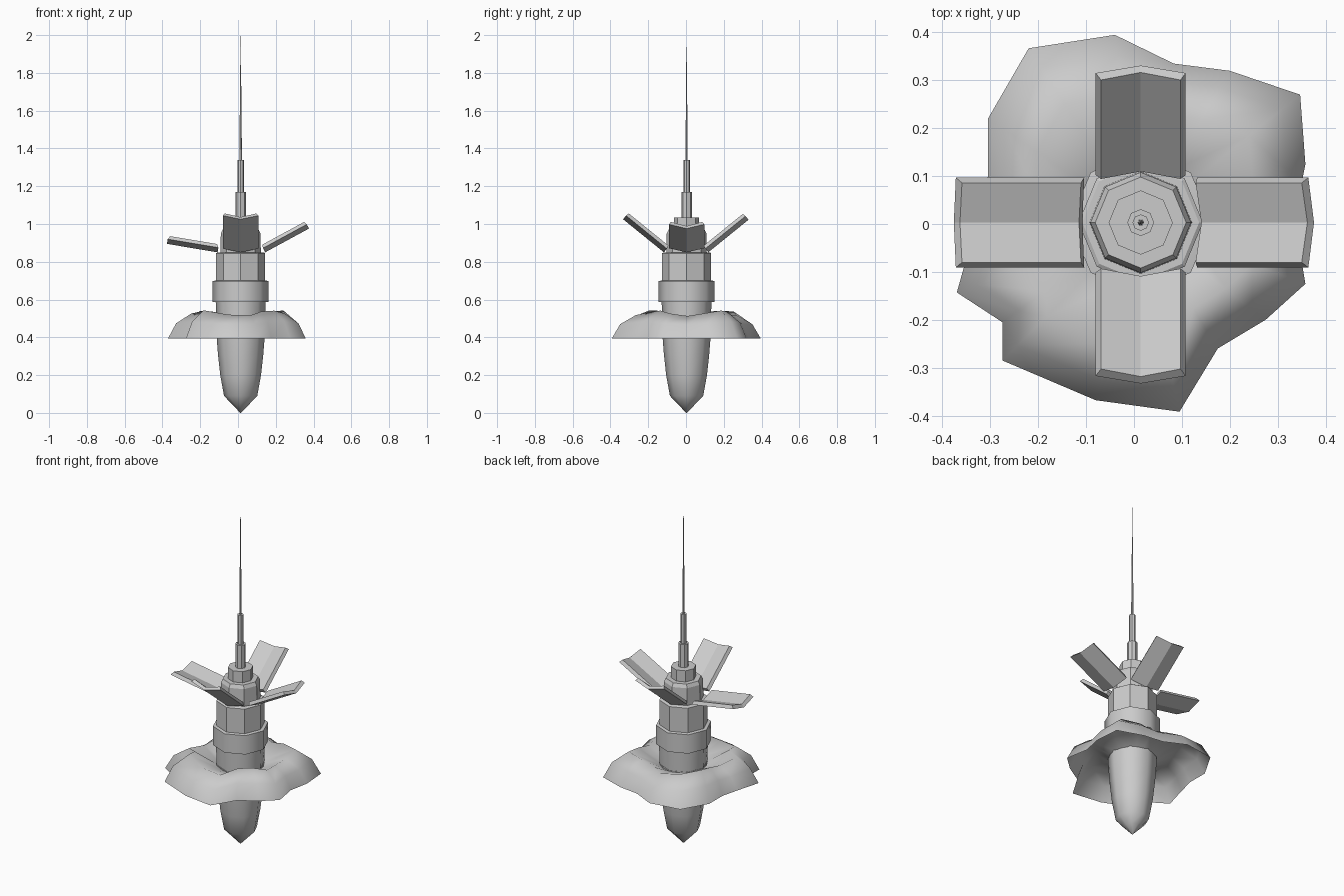
import bpy, bmesh, math
from mathutils import Matrix, Vector

if "Cube" in bpy.data.objects:
    bpy.data.objects.remove(bpy.data.objects["Cube"])

CX, CY = 0.014, 0.003   # axis of the device


def finish(bm, name, smooth=None):
    bmesh.ops.recalc_face_normals(bm, faces=bm.faces)
    me = bpy.data.meshes.new(name)
    bm.to_mesh(me)
    bm.free()
    ob = bpy.data.objects.new(name, me)
    bpy.context.collection.objects.link(ob)
    if smooth:
        bpy.ops.object.select_all(action='DESELECT')
        ob.select_set(True)
        bpy.context.view_layer.objects.active = ob
        bpy.ops.object.shade_smooth_by_angle(angle=math.radians(smooth))
    return ob


def turned(name, profile, sides=8, smooth=None):
    """Stack of rings (radius, z) around the axis, closed at both ends."""
    bm = bmesh.new()
    rings = []
    for r, z in profile:
        rings.append([bm.verts.new((CX + r * math.cos(2 * math.pi * i / sides),
                                    CY + r * math.sin(2 * math.pi * i / sides), z))
                      for i in range(sides)])
    for a, b in zip(rings, rings[1:]):
        for i in range(sides):
            j = (i + 1) % sides
            bm.faces.new((a[i], a[j], b[j], b[i]))
    bm.faces.new(rings[0][::-1])
    bm.faces.new(rings[-1])
    return finish(bm, name, smooth)


# Buried spike, collar and body
turned("spike", [(0.002, 0.0), (0.045, 0.045), (0.088, 0.09), (0.108, 0.2),
                 (0.12, 0.31), (0.127, 0.4), (0.13, 0.47)], 8, 50)
turned("lower_neck", [(0.127, 0.45), (0.13, 0.53), (0.132, 0.59)], 8, 50)
turned("collar", [(0.125, 0.585), (0.148, 0.588), (0.148, 0.698), (0.125, 0.702)], 8, 50)
turned("body", [(0.13, 0.69), (0.13, 0.845), (0.122, 0.85)])

# Head and telescopic antenna
turned("head", [(0.107, 0.845), (0.105, 0.95), (0.095, 0.97)])
turned("head_cap", [(0.067, 0.965), (0.067, 1.035)])
turned("antenna_base", [(0.028, 1.03), (0.028, 1.17)])
turned("antenna_middle", [(0.017, 1.16), (0.017, 1.34)])
turned("antenna_needle", [(0.007, 1.33), (0.005, 1.55), (0.003, 1.75), (0.0005, 2.0)], 6)


# Opened petals: bent plates with chamfered edges
def petal(name, spin, tilt, start, length, end_cut, height=0.85):
    half, depth, thick, cut = 0.094, 0.025, 0.018, 0.011
    rot = Matrix.Rotation(math.radians(spin), 4, 'Z') @ Matrix.Translation((start, 0, height))
    rot = rot @ Matrix.Rotation(-math.radians(tilt), 4, 'Y')
    rot = Matrix.Translation((CX, CY, 0)) @ rot

    def row(x, w, z):
        return [bm.verts.new(rot @ Vector((x, s * w, z + abs(s) * depth))) for s in (-1, 0, 1)]

    bm = bmesh.new()
    loops = [row(0, half, 0), row(length, half, 0),
             row(length - end_cut, half - cut, thick), row(end_cut, half - cut, thick)]
    for k in range(4):
        a, b = loops[k], loops[(k + 1) % 4]
        for i in range(2):
            bm.faces.new((a[i], a[i + 1], b[i + 1], b[i]))
    for i in (0, 2):
        bm.faces.new([l[i] for l in loops])
    finish(bm, name)


petal("right_petal", 0, 28.5, 0.13, 0.264, 0.006)
petal("left_petal", 180, 9.5, 0.122, 0.272, 0.01)
petal("front_petal", 270, 39, 0.12, 0.278, 0.004)
petal("back_petal", 90, 39, 0.115, 0.274, 0.004)

# Mound of thrown-up earth: open shell with an irregular outline
outline = [(0.335, 0.01), (0.358, 0.125), (0.347, 0.27), (0.2, 0.32), (0.083, 0.335),
           (-0.04, 0.395), (-0.22, 0.367), (-0.305, 0.22), (-0.305, 0.1), (-0.33, 0.0),
           (-0.37, -0.143), (-0.275, -0.205), (-0.275, -0.285), (-0.08, -0.368),
           (0.095, -0.392), (0.175, -0.26), (0.275, -0.2), (0.358, -0.125)]
bm = bmesh.new()
rings = []
for step in range(4):
    ring = []
    for i, (x, y) in enumerate(outline):
        r = math.hypot(x - CX, y - CY)
        # higher on the diagonals, valleys below the petals
        lump = -0.015 * math.cos(4 * math.atan2(y - CY, x - CX))
        rad = (r, r * 0.89, r * 0.68, 0.125)[step]
        z = (0.395, 0.475 + lump * 0.5, 0.528 + lump, 0.465)[step]
        ring.append(bm.verts.new((CX + (x - CX) * rad / r, CY + (y - CY) * rad / r, z)))
    rings.append(ring)
for a, b in zip(rings, rings[1:]):
    for i in range(len(outline)):
        j = (i + 1) % len(outline)
        bm.faces.new((a[i], a[j], b[j], b[i]))
finish(bm, "earth_mound", 85)
